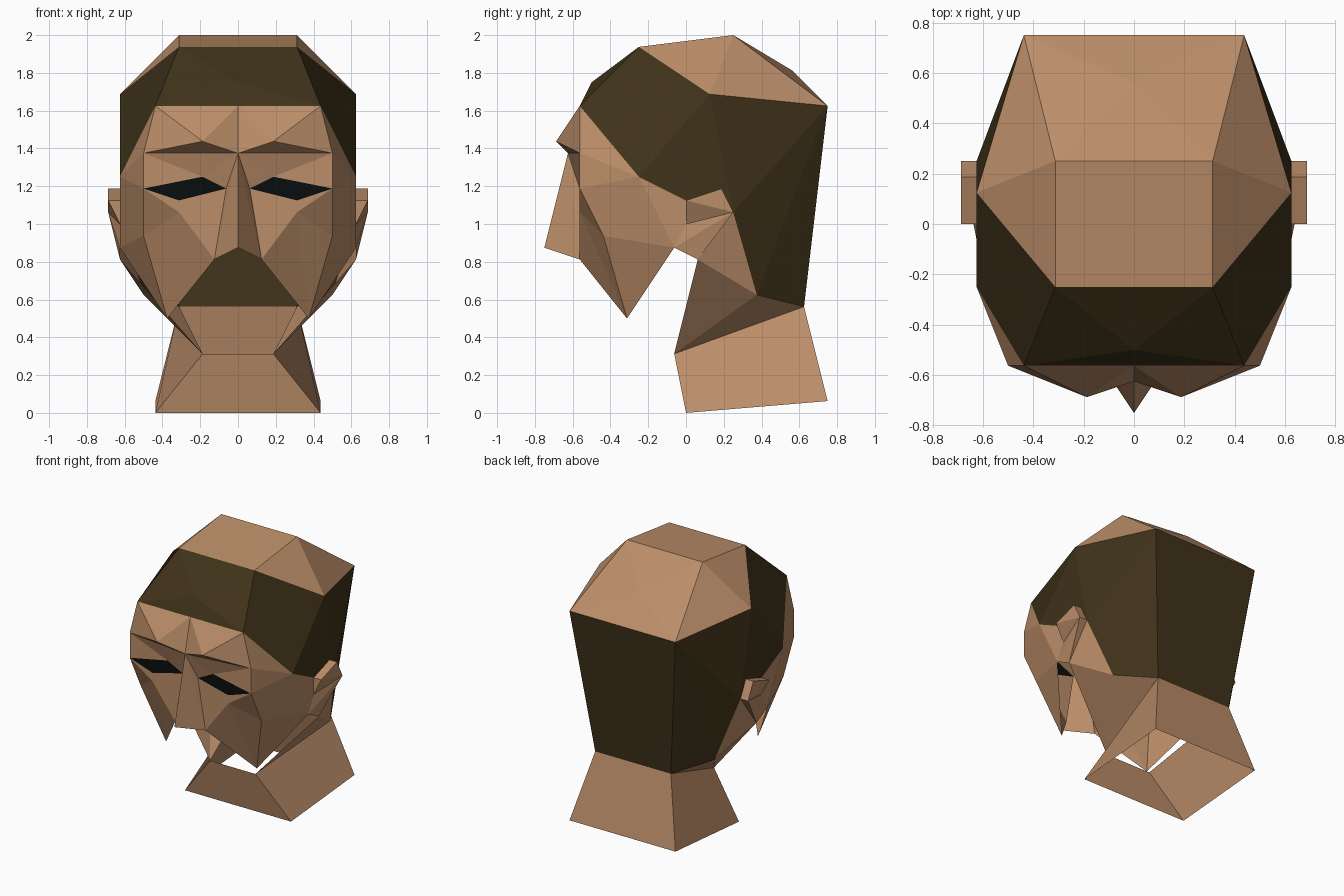
import bpy, bmesh
from mathutils import Vector

if "Cube" in bpy.data.objects:
    bpy.data.objects.remove(bpy.data.objects["Cube"])

U = 1 / 16          # modelling grid
CORE = Vector((0, 0.1, 1.1))   # inside of the head, used to orient faces outward


def material(name, rgb):
    m = bpy.data.materials.new(name)
    m.diffuse_color = (*rgb, 1)
    m.use_nodes = True
    m.node_tree.nodes["Principled BSDF"].inputs["Base Color"].default_value = m.diffuse_color
    return m


skin = material("skin", (0.50, 0.27, 0.14))
hair = material("hair", (0.05, 0.032, 0.010))
black = material("eye_black", (0.003, 0.004, 0.004))

# Landmarks on the +x half, in grid units; name + "0" means the same point at x = 0
skull = dict(crown=(5, 4, 32), top=(5, -4, 31), temple=(10, 2, 27), back=(7, 12, 26),
             slope=(0, 9, 29), hairline=(7, -9, 26), tuft=(0, -8, 28),
             burn=(10, -4, 20), nape=(5, 10, 9), corner=(8, 6, 10))
ear = dict(e1=(10, 0, 18), e2=(10, 3, 19), e3=(10, 4, 17), e4=(10, 0, 16),
           o1=(11, 0, 18), o2=(11, 3, 19), o3=(11, 4, 17),
           lobe=(10, -1, 14), heel=(10, 1, 13))
front = dict(brow=(3, -11, 23), bridge=(0, -10, 22), browend=(8, -9, 22),
             eyeout=(8, -9, 19), eyein=(1, -9, 19), eyetop=(3, -9, 20), eyelow=(5, -9, 18),
             cheek=(5, -9, 17), cheekside=(8, -7, 15), jaw=(6, -5, 8),
             wing=(2, -9, 13), nose=(0, -12, 14))
collar = dict(throat=(3, -1, 5), chest=(7, 0, 0), shoulder=(7, 12, 1))
P = {**skull, **ear, **front, **collar}


def point(name):
    x, y, z = P[name.rstrip("0")]
    return Vector((0 if name.endswith("0") else x, y, z)) * U


def part(name, mat, faces):
    """Build half a faceted shell from landmark names and mirror it over x."""
    bm = bmesh.new()
    made = {}
    for row in faces.split(","):
        vs = []
        for n in row.split():
            if n not in made:
                made[n] = bm.verts.new(point(n))
            vs.append(made[n])
        f = bm.faces.new(vs)
        f.normal_update()
        if f.normal.dot(f.calc_center_median() - CORE) < 0:
            f.normal_flip()
    me = bpy.data.meshes.new(name)
    bm.to_mesh(me)
    bm.free()
    me.materials.append(mat)
    ob = bpy.data.objects.new(name, me)
    bpy.context.collection.objects.link(ob)
    mod = ob.modifiers.new("mirror", 'MIRROR')
    mod.use_clip = True
    return ob


# Bare top of the head
part("scalp", skin,
     "crown crown0 top0 top, crown slope crown0, crown back slope, back back0 slope,"
     "crown top temple, crown temple back")

# Cropped hair around front, sides and back
part("hair", hair,
     "hairline hairline0 tuft, tuft hairline top, tuft top top0,"
     "hairline top temple burn, burn temple e1, temple e2 e1, temple e3 e2,"
     "temple back e3, back corner e3, back nape corner, back back0 nape0 nape")

# Forehead and overhanging brow
part("forehead", skin,
     "hairline0 bridge brow, hairline0 brow hairline, hairline brow browend,"
     "brow bridge browend")

# Eye sockets, nose and cheeks, open below the nose
part("face", skin,
     "bridge browend eyetop, browend eyeout eyetop, bridge eyetop eyein,"
     "eyein eyelow cheek, eyelow eyeout cheek, cheek eyeout cheekside,"
     "eyein cheek wing, cheek cheekside jaw, cheek jaw wing,"
     "bridge eyein wing, bridge wing nose")

# Side of the face back to the ear
part("face_side", skin,
     "hairline browend burn, browend eyeout burn, eyeout cheekside burn,"
     "cheekside burn lobe, cheekside lobe jaw, burn e1 e4, burn e4 lobe")

# Eyes
part("eyes", black, "eyein eyetop eyeout eyelow")

# Ears
part("ears", skin,
     "o1 o2 e2 e1, o2 o3 e3 e2, o1 o2 o3, o1 o3 e4, o1 e4 e1,"
     "e4 o3 lobe, lobe o3 heel, heel o3 e3")

# Neck, open at the bottom and under the chin
part("neck", skin,
     "heel e3 corner, heel corner throat, corner nape throat,"
     "nape shoulder chest throat, throat throat0 chest0 chest,"
     "nape nape0 shoulder0 shoulder")
